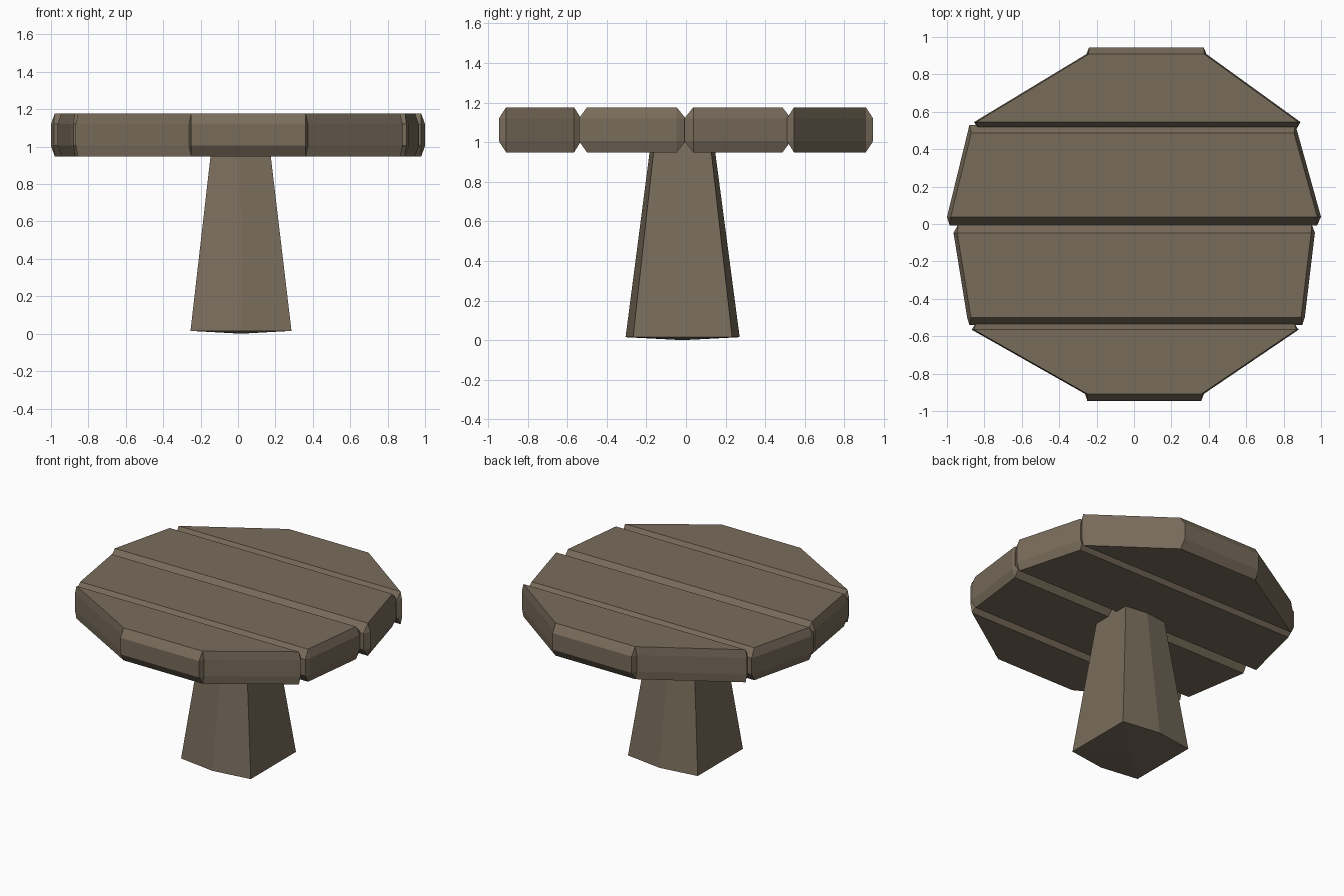
import bpy, bmesh

if "Cube" in bpy.data.objects:
    bpy.data.objects.remove(bpy.data.objects["Cube"])

wood = bpy.data.materials.new("weathered_wood")
wood.diffuse_color = (0.19, 0.15, 0.105, 1)
wood.use_nodes = True
wood.node_tree.nodes["Principled BSDF"].inputs["Base Color"].default_value = wood.diffuse_color


def finish(bm, name):
    bmesh.ops.remove_doubles(bm, verts=bm.verts, dist=0.0005)
    bmesh.ops.recalc_face_normals(bm, faces=bm.faces)
    mesh = bpy.data.meshes.new(name)
    bm.to_mesh(mesh)
    bm.free()
    mesh.materials.append(wood)
    obj = bpy.data.objects.new(name, mesh)
    bpy.context.collection.objects.link(obj)
    return obj


def loft(bm, rings):
    """Join equal-length rings with quads, collapsing repeated points."""
    cache = {}

    def vert(p):
        key = tuple(round(c, 4) for c in p)
        if key not in cache:
            cache[key] = bm.verts.new(p)
        return cache[key]

    rings = [[vert(p) for p in r] for r in rings]
    for a, b in zip(rings, rings[1:]):
        n = len(a)
        for i in range(n):
            j = (i + 1) % n
            face = list(dict.fromkeys([a[i], a[j], b[j], b[i]]))
            if len(face) > 2:
                bm.faces.new(face)
    return [list(dict.fromkeys(r)) for r in (rings[0], rings[-1])]


def plank(name, ys, spans, inset):
    """Chamfered board: ys = edge, top edge, top edge, edge; spans = (left, right) at each."""
    (l0, r0), (l1, r1), (l2, r2), (l3, r3) = spans
    y0, y1, y2, y3 = ys
    belt = [(l0, y0), (r0, y0), (r1, y1), (r2, y2), (r3, y3), (l3, y3), (l2, y2), (l1, y1)]
    a, b = (l1 + inset, y1), (r1 - inset, y1)
    c, d = (r2 - inset, y2), (l2 + inset, y2)
    flat = [a, b, b, c, c, d, d, a]
    layers = [(flat, 0.948), (belt, 1.005), (belt, 1.12), (flat, 1.176)]
    bm = bmesh.new()
    for cap in loft(bm, [[(x, y, z) for x, y in pts] for pts, z in layers]):
        bm.faces.new(cap)
    finish(bm, name)


# Table top: four chamfered boards running along x
plank("front_board", (-0.945, -0.908, -0.565, -0.53),
      ((-0.25, 0.36), (-0.262, 0.374), (-0.868, 0.88), (-0.845, 0.855)), 0.012)
plank("front_middle_board", (-0.54, -0.5, -0.047, -0.002),
      ((-0.88, 0.90), (-0.892, 0.913), (-0.965, 0.967), (-0.94, 0.95)), 0.02)
plank("back_middle_board", (-0.008, 0.037, 0.487, 0.53),
      ((-0.985, 0.978), (-1.0, 1.0), (-0.89, 0.875), (-0.88, 0.862)), 0.02)
plank("back_board", (0.51, 0.545, 0.908, 0.945),
      ((-0.835, 0.87), (-0.855, 0.89), (-0.255, 0.388), (-0.24, 0.372)), 0.012)

# Pedestal: tapered six-sided block, its base slightly bowed
def hexagon(cx, cy, hx, hy, peak, z):
    return [(cx - hx, cy - hy, z), (cx, cy - peak, z), (cx + hx, cy - hy, z),
            (cx + hx, cy + hy, z), (cx, cy + peak, z), (cx - hx, cy + hy, z)]


bm = bmesh.new()
base, top = loft(bm, [hexagon(0.016, -0.017, 0.27, 0.25, 0.288, 0.015),
                      hexagon(0.014, -0.018, 0.155, 0.14, 0.159, 1.0)])
bm.faces.new(top)
centre = bm.verts.new((0.016, -0.017, 0.0))
for i in range(6):
    bm.faces.new((base[i], base[(i + 1) % 6], centre))
finish(bm, "pedestal")
